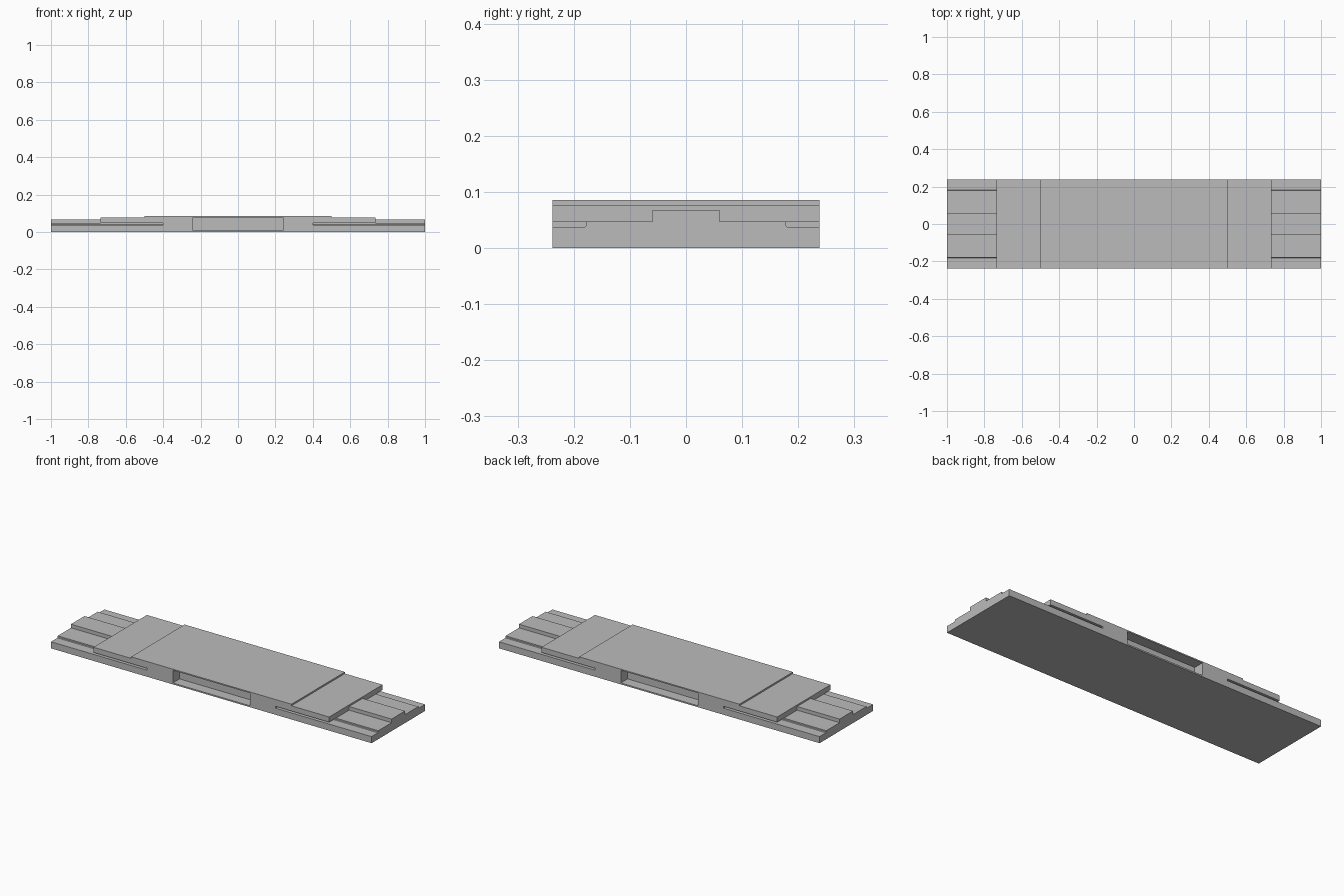
import bpy
import bmesh

cube = bpy.data.objects.get("Cube")
if cube:
    bpy.data.objects.remove(cube, do_unlink=True)

GREY = (0.5, 0.5, 0.5)
HALF_WIDTH = 0.238
FLOOR, LEDGE, RIDGE, COVER, TOP = 0.037, 0.0475, 0.068, 0.077, 0.086

mat = bpy.data.materials.new("plain_grey")
mat.use_nodes = True
mat.diffuse_color = (*GREY, 1)
mat.node_tree.nodes["Principled BSDF"].inputs["Base Color"].default_value = (*GREY, 1)


def prism(name, profile, axis, start, end):
    """Extrude a 2D profile along x (profile is y, z) or y (profile is x, z)."""
    def place(p, d):
        return (d, p[0], p[1]) if axis == "x" else (p[0], d, p[1])
    bm = bmesh.new()
    face = bm.faces.new([bm.verts.new(place(p, start)) for p in profile])
    new = bmesh.ops.extrude_face_region(bm, geom=[face])["geom"]
    shift = place((0, 0), end - start)
    bmesh.ops.translate(bm, vec=shift, verts=[g for g in new if isinstance(g, bmesh.types.BMVert)])
    bmesh.ops.recalc_face_normals(bm, faces=bm.faces)
    mesh = bpy.data.meshes.new(name)
    bm.to_mesh(mesh)
    bm.free()
    obj = bpy.data.objects.new(name, mesh)
    bpy.context.collection.objects.link(obj)
    mesh.materials.append(mat)
    return obj


def rect(a, b, low, high):
    return [(a, low), (b, low), (b, high), (a, high)]


# Long slab with a raised middle plate
body = prism("stepped_body", [
    (-1, 0), (1, 0), (1, COVER), (0.5, COVER), (0.5, TOP),
    (-0.5, TOP), (-0.5, COVER), (-1, COVER)], "y", -HALF_WIDTH, HALF_WIDTH)

cutters = []

# Side slots that run under the cover, and the recess in each long side
for sy in (-1, 1):
    slot = [(sy * y, z) for y, z in [
        (0.3, FLOOR), (0.181, FLOOR), (0.178, FLOOR + 0.003), (0.178, LEDGE), (0.3, LEDGE)]]
    for sx in (-1, 1):
        cutters.append(prism("slot_cutter", slot, "x", sx * 0.4, sx * 1.1))
    cutters.append(prism("recess_cutter", rect(-0.24, 0.24, 0.008, 0.079), "y",
                         sy * (HALF_WIDTH - 0.06), sy * 0.3))

# Space above the ridged ends
end_space = [(-0.3, 0.2), (-0.3, LEDGE), (-0.06, LEDGE), (-0.06, RIDGE),
             (0.06, RIDGE), (0.06, LEDGE), (0.3, LEDGE), (0.3, 0.2)]
for sx in (-1, 1):
    cutters.append(prism("end_cutter", end_space, "x", sx * 0.735, sx * 1.1))

for cutter in cutters:
    cutter.hide_render = True
    mod = body.modifiers.new(cutter.name, "BOOLEAN")
    mod.operation = "DIFFERENCE"
    mod.solver = "EXACT"
    mod.object = cutter

# Bake the cuts and drop the cutters
deps = bpy.context.evaluated_depsgraph_get()
baked = bpy.data.meshes.new_from_object(body.evaluated_get(deps))
body.modifiers.clear()
body.data = baked
for cutter in cutters:
    bpy.data.objects.remove(cutter, do_unlink=True)
